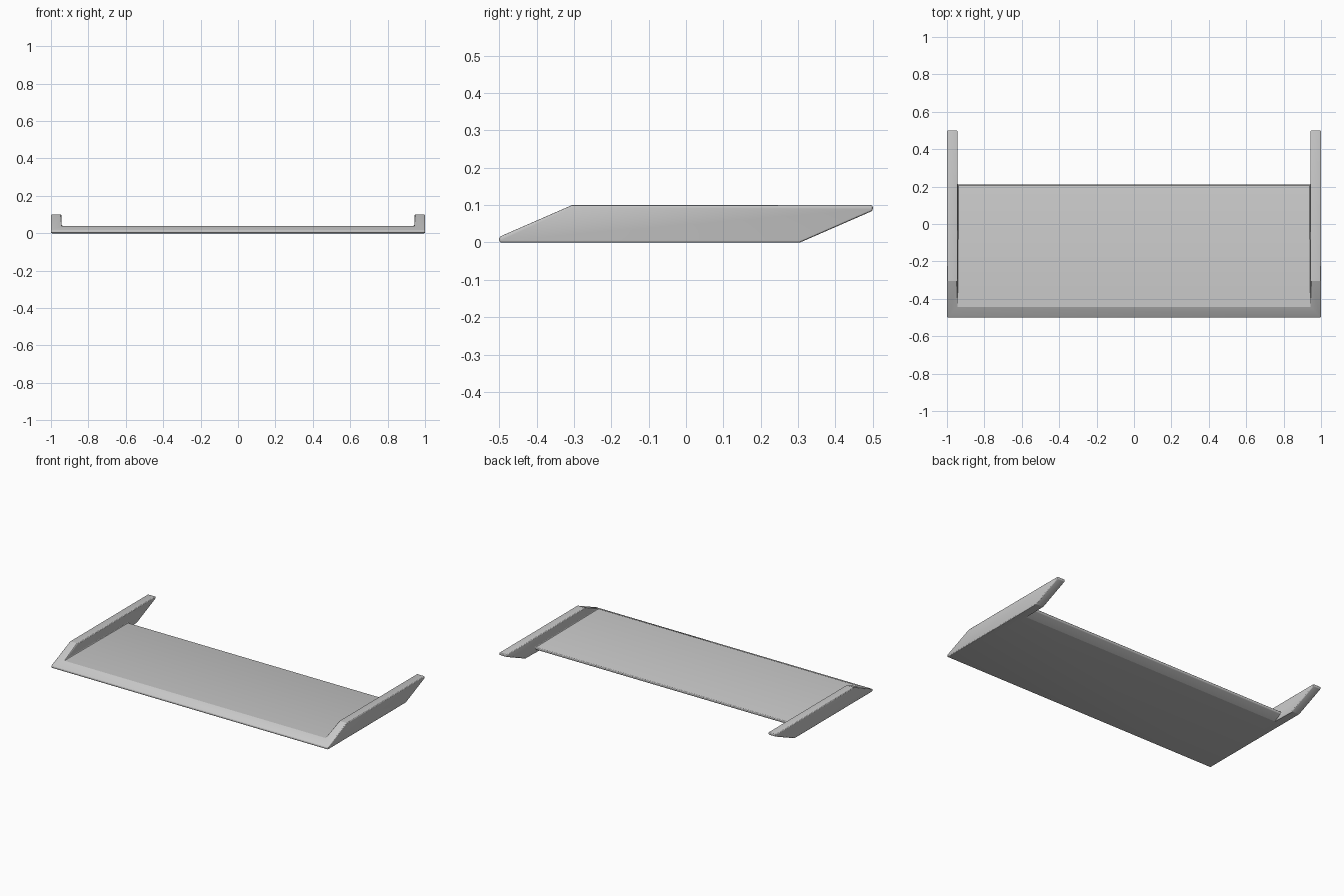
import bpy
import bmesh
import math

default_cube = bpy.data.objects.get("Cube")
if default_cube:
    bpy.data.objects.remove(default_cube, do_unlink=True)

grey = bpy.data.materials.new("light_grey")
grey.use_nodes = True
colour = (0.58, 0.58, 0.58, 1)
grey.diffuse_color = colour
grey.node_tree.nodes["Principled BSDF"].inputs["Base Color"].default_value = colour


def extrude_profile(name, profile, half_width):
    """Extrude a (y, z) side profile symmetrically along x."""
    bm = bmesh.new()
    face = bm.faces.new([bm.verts.new((-half_width, y, z)) for y, z in profile])
    result = bmesh.ops.extrude_face_region(bm, geom=[face])
    moved = [g for g in result["geom"] if isinstance(g, bmesh.types.BMVert)]
    bmesh.ops.translate(bm, verts=moved, vec=(2 * half_width, 0, 0))
    bmesh.ops.recalc_face_normals(bm, faces=bm.faces)
    mesh = bpy.data.meshes.new(name)
    bm.to_mesh(mesh)
    bm.free()
    mesh.materials.append(grey)
    obj = bpy.data.objects.new(name, mesh)
    bpy.context.collection.objects.link(obj)
    return obj


# Full-width raked block with blunt tips
wing = extrude_profile("wing_with_end_plates", [
    (-0.5, 0), (0.305, 0), (0.5, 0.085),
    (0.5, 0.1), (-0.305, 0.1), (-0.5, 0.015)], 1.0)

# Hollow above and behind the flat blade, leaving the end plates
cutter = extrude_profile("hollow_cutter", [
    (-0.7, 0.04), (0.21, 0.04), (0.21, 0.025), (0.151, 0),
    (0.08, -0.03), (0.08, -0.1), (0.7, -0.1), (0.7, 0.2), (-0.7, 0.2)], 0.943)
cutter.hide_render = True

bpy.ops.object.select_all(action="DESELECT")
wing.select_set(True)
bpy.context.view_layer.objects.active = wing

cut = wing.modifiers.new("hollow", "BOOLEAN")
cut.operation = "DIFFERENCE"
cut.solver = "EXACT"
cut.object = cutter
bpy.ops.object.modifier_apply(modifier=cut.name)
bpy.data.objects.remove(cutter, do_unlink=True)

# Small rounded edges
bevel = wing.modifiers.new("rounded_edges", "BEVEL")
bevel.width = 0.006
bevel.segments = 3
bevel.limit_method = "ANGLE"
bevel.angle_limit = math.radians(30)
bpy.ops.object.modifier_apply(modifier=bevel.name)
bpy.ops.object.shade_smooth_by_angle(angle=math.radians(20))
